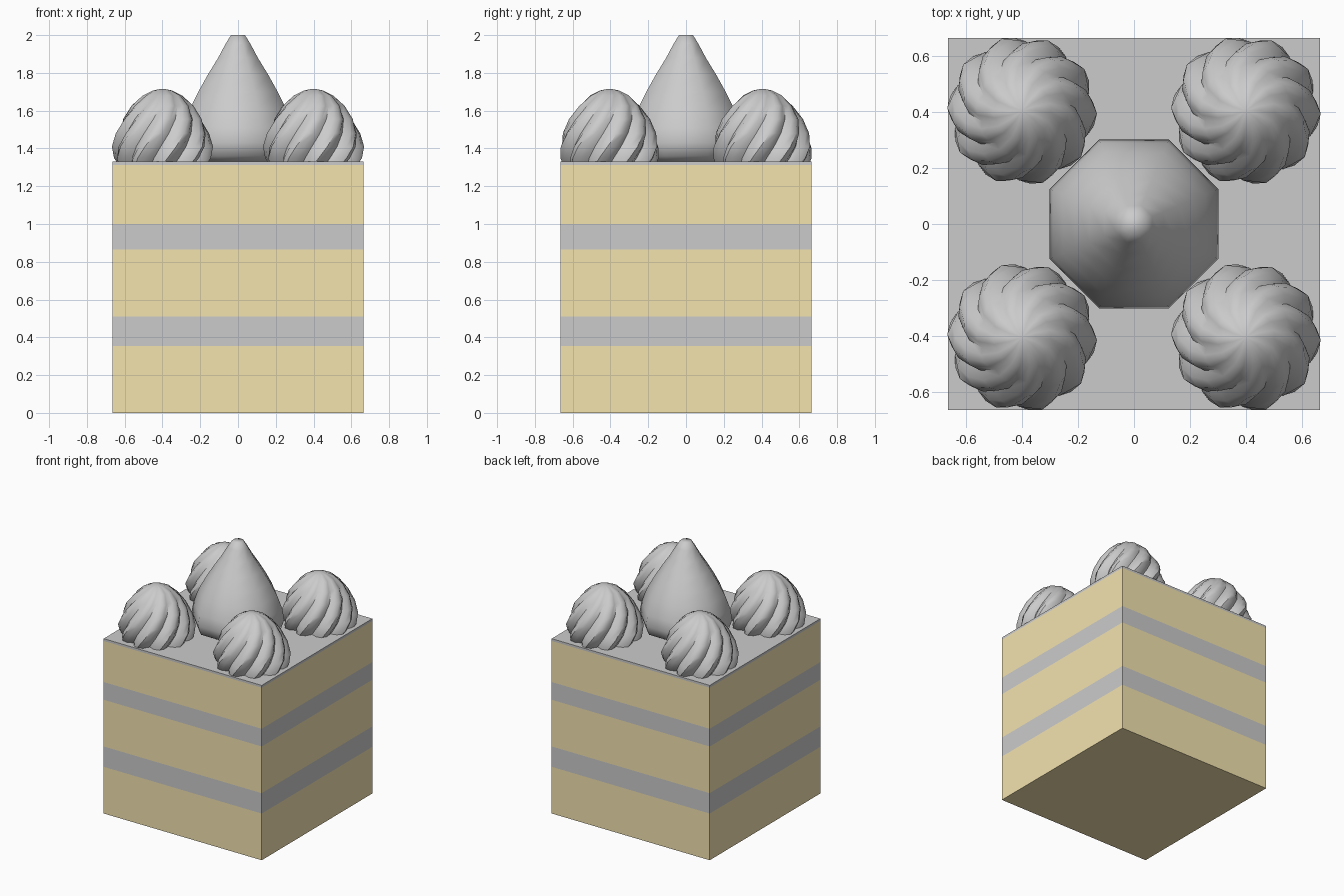
import bpy, bmesh
from math import sin, cos, pi, radians

if "Cube" in bpy.data.objects:
    bpy.data.objects.remove(bpy.data.objects["Cube"])

HALF = 0.665
sponge = bpy.data.materials.new("sponge")
sponge.diffuse_color = (0.91, 0.77, 0.43, 1)
sponge.use_nodes = True
sponge.node_tree.nodes["Principled BSDF"].inputs["Base Color"].default_value = sponge.diffuse_color


def finish(name, bm, loc=(0, 0, 0), mat=None):
    bmesh.ops.recalc_face_normals(bm, faces=bm.faces)
    me = bpy.data.meshes.new(name)
    bm.to_mesh(me)
    bm.free()
    ob = bpy.data.objects.new(name, me)
    ob.location = loc
    bpy.context.collection.objects.link(ob)
    if mat:
        me.materials.append(mat)
    return ob


def layer(name, z0, z1, mat=None):
    """Square slab; caps hidden between layers are left out."""
    bm = bmesh.new()
    bmesh.ops.create_cube(bm, size=1)
    for v in bm.verts:
        v.co = (v.co.x * 2 * HALF, v.co.y * 2 * HALF, z0 if v.co.z < 0 else z1)
    bm.normal_update()
    hidden = [f for f in bm.faces if (f.normal.z > 0.5 and z1 < 1.33)
              or (f.normal.z < -0.5 and z0 > 0)]
    bmesh.ops.delete(bm, geom=hidden, context='FACES_ONLY')
    me_ob = finish(name, bm, mat=mat)
    # outward side normals even on open bands
    for p in me_ob.data.polygons:
        if abs(p.normal.z) < 0.5 and p.normal.dot(p.center) < 0 and \
                (p.normal.x * p.center.x + p.normal.y * p.center.y) < 0:
            p.flip()
    return me_ob


def lathe(name, profile, sides, shape, loc=(0, 0, 0)):
    """Stack rings along a (radius, z) profile; shape(i, t) gives angle and radius factor."""
    bm = bmesh.new()
    rings = []
    for r, z in profile:
        t = (z - profile[0][1]) / (profile[-1][1] - profile[0][1])
        ring = []
        for i in range(sides):
            a, k = shape(i, t)
            ring.append(bm.verts.new((r * k * cos(a), r * k * sin(a), z)))
        rings.append(ring)
    for lo, hi in zip(rings, rings[1:]):
        for i in range(sides):
            j = (i + 1) % sides
            bm.faces.new((lo[i], lo[j], hi[j], hi[i]))
    bm.faces.new(rings[0][::-1])
    bm.faces.new(rings[-1])
    return finish(name, bm, loc)


def smooth(ob, angle):
    bpy.ops.object.select_all(action='DESELECT')
    ob.select_set(True)
    bpy.context.view_layer.objects.active = ob
    bpy.ops.object.shade_smooth_by_angle(angle=radians(angle))


# Sponge and cream layers
layer("bottom_sponge", 0.0, 0.355, sponge)
layer("lower_cream", 0.355, 0.51)
layer("middle_sponge", 0.51, 0.865, sponge)
layer("upper_cream", 0.865, 1.0)
layer("top_sponge", 1.0, 1.312, sponge)
layer("icing_sheet", 1.312, 1.33)

# Eight-sided berry in the middle (profile given to the flats)
berry_profile = [(0.22, 1.325), (0.28, 1.36), (0.302, 1.43), (0.29, 1.51),
                 (0.255, 1.61), (0.21, 1.70), (0.16, 1.79), (0.105, 1.88),
                 (0.065, 1.955), (0.037, 2.0)]
berry = lathe("berry", berry_profile, 8,
              lambda i, t: ((i + 0.5) * pi / 4, 1 / cos(pi / 8)))
smooth(berry, 60)

# Piped cream swirls on the corners
LOBES, PER = 10, 4
swirl_profile = [(0.245, 1.312), (0.262, 1.35), (0.268, 1.41), (0.25, 1.48),
                 (0.215, 1.555), (0.165, 1.625), (0.105, 1.68),
                 (0.05, 1.707), (0.012, 1.715)]


def swirl_shape(i, t):
    lobe = abs(sin(pi * i / PER))
    depth = 0.19 * (1 - 0.6 * t)
    return 2 * pi * i / (LOBES * PER) + radians(65) * t, 1 - depth * (1 - lobe)


for sx, side in ((-1, "left"), (1, "right")):
    for sy, end in ((-1, "front"), (1, "back")):
        s = lathe(f"cream_swirl_{end}_{side}", swirl_profile, LOBES * PER,
                  swirl_shape, (0.4 * sx, 0.405 * sy, 0))
        smooth(s, 45)
